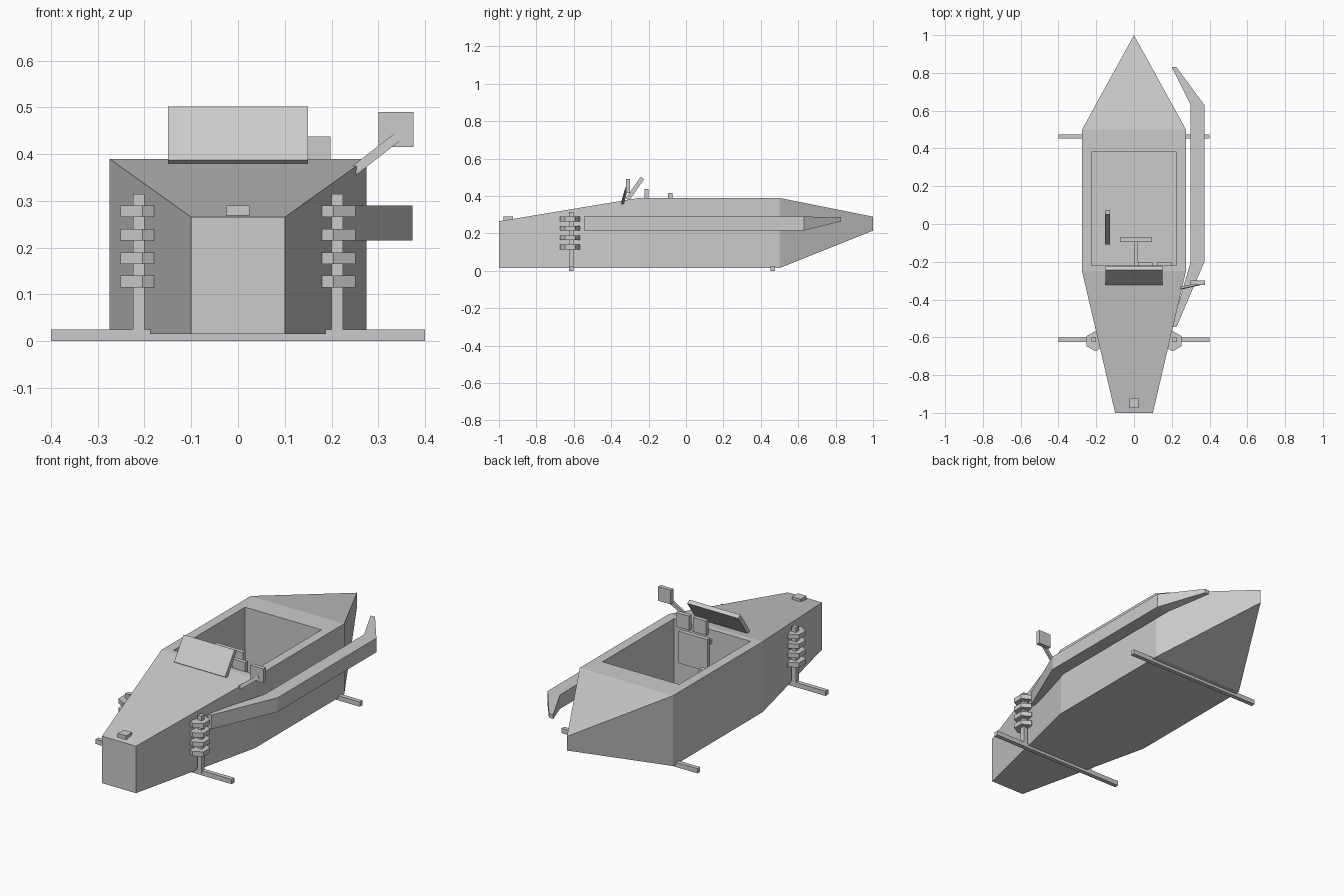
import bpy, bmesh, math
from mathutils import Vector

if "Cube" in bpy.data.objects:
    bpy.data.objects.remove(bpy.data.objects["Cube"])


def finish(name, bm):
    bmesh.ops.recalc_face_normals(bm, faces=bm.faces)
    me = bpy.data.meshes.new(name)
    bm.to_mesh(me)
    bm.free()
    ob = bpy.data.objects.new(name, me)
    bpy.context.collection.objects.link(ob)
    return ob


def loft(name, sections):
    """Skin a list of equal-sized closed sections and cap both ends."""
    bm = bmesh.new()
    rings = [[bm.verts.new(p) for p in s] for s in sections]
    n = len(rings[0])
    for a, b in zip(rings, rings[1:]):
        for i in range(n):
            j = (i + 1) % n
            bm.faces.new((a[i], a[j], b[j], b[i]))
    bm.faces.new(rings[0])
    bm.faces.new(rings[-1])
    bmesh.ops.remove_doubles(bm, verts=bm.verts, dist=1e-5)
    bmesh.ops.dissolve_degenerate(bm, edges=bm.edges, dist=1e-5)
    return finish(name, bm)


def box(name, x0, x1, y0, y1, z0, z1):
    return loft(name, [[(x0, y0, z), (x1, y0, z), (x1, y1, z), (x0, y1, z)]
                       for z in (z0, z1)])


def beam(name, a, b, w, d):
    """Rectangular bar from a to b."""
    a, b = Vector(a), Vector(b)
    axis = (b - a).normalized()
    u = axis.cross(Vector((0, 1, 0) if abs(axis.x) > 0.5 else (1, 0, 0))).normalized()
    v = axis.cross(u)
    return loft(name, [[p + u * s * w / 2 + v * t * d / 2
                        for s, t in ((-1, -1), (1, -1), (1, 1), (-1, 1))]
                       for p in (a, b)])


# Hull: y, half width, bottom, top
stations = [(-1, .1, .015, .265), (-.25, .275, .015, .39), (.5, .275, .015, .39)]
bm = bmesh.new()
rings = [[bm.verts.new(p) for p in ((-w, y, b), (w, y, b), (w, y, t), (-w, y, t))]
         for y, w, b, t in stations]
for r, s in zip(rings, rings[1:]):
    for i in range(4):
        j = (i + 1) % 4
        bm.faces.new((r[i], r[j], s[j], s[i]))
bm.faces.new(rings[0])
low, high = bm.verts.new((0, 1, .215)), bm.verts.new((0, 1, .29))
bl, br, tr, tl = rings[-1]
for f in ((bl, br, low), (br, tr, high, low), (tr, tl, high), (tl, bl, low, high)):
    bm.faces.new(f)
hull = finish("hull", bm)

# Cockpit opening
cutter = box("cockpit_cutter", -.225, .225, -.22, .38, .04, .6)
cut = hull.modifiers.new("cockpit", 'BOOLEAN')
cut.operation, cut.solver, cut.object = 'DIFFERENCE', 'EXACT', cutter
bpy.context.view_layer.update()
depsgraph = bpy.context.evaluated_depsgraph_get()
carved = bpy.data.meshes.new_from_object(hull.evaluated_get(depsgraph))
hull.modifiers.clear()
hull.data = carved
bpy.data.objects.remove(cutter)

# Axles
box("front_axle", -.4, .4, -.625, -.602, 0, .025)
box("rear_axle", -.4, .4, .452, .475, 0, .025)

# Suspension posts with stacked hexagonal discs
for side, s in (("left", -1), ("right", 1)):
    box(side + "_suspension_post", s * .2125 - .0125, s * .2125 + .0125,
        -.626, -.602, .01, .315)
    for k in range(4):
        z = .115 + .05 * k
        loft(f"{side}_spring_disc_{k + 1}",
             [[(s * .204 + .054 * math.sin(math.radians(60 * i)),
                -.62 + .054 * math.cos(math.radians(60 * i)), h)
               for i in range(6)] for h in (z, z + .025)])

# Side exhaust: y, inner x, outer x, bottom, top
path = [(-.545, .2, .225, .215, .29), (-.2, .3, .373, .215, .29),
        (.63, .3, .373, .215, .29), (.83, .2, .225, .265, .287)]
loft("side_exhaust", [[(i, y, b), (o, y, b), (o, y, t), (i, y, t)]
                      for y, i, o, b, t in path])

# Windscreen, leaning back
loft("windscreen", [[(x, -.323, .387), (x, -.304, .375), (x, -.224, .49), (x, -.243, .502)]
                    for x in (-.15, .15)])

# Wing mirror
beam("mirror_arm", (.245, -.34, .362), (.345, -.318, .44), .02, .012)
box("mirror", .3, .375, -.322, -.3, .415, .49)

# Steering wheel, column and gauges
box("steering_wheel", -.075, .095, -.095, -.072, .245, .415)
box("steering_column", 0, .02, -.225, -.09, .32, .34)
for k, x in enumerate((.022, .122)):
    box(f"gauge_{k + 1}", x, x + .076, -.222, -.2, .362, .438)

# Brake lever
beam("brake_lever", (-.14, -.1, .07), (-.14, .06, .32), .02, .025)
box("lever_knob", -.153, -.127, .05, .075, .305, .33)

# Nose badge block
box("nose_block", -.025, .025, -.975, -.925, .262, .29)
